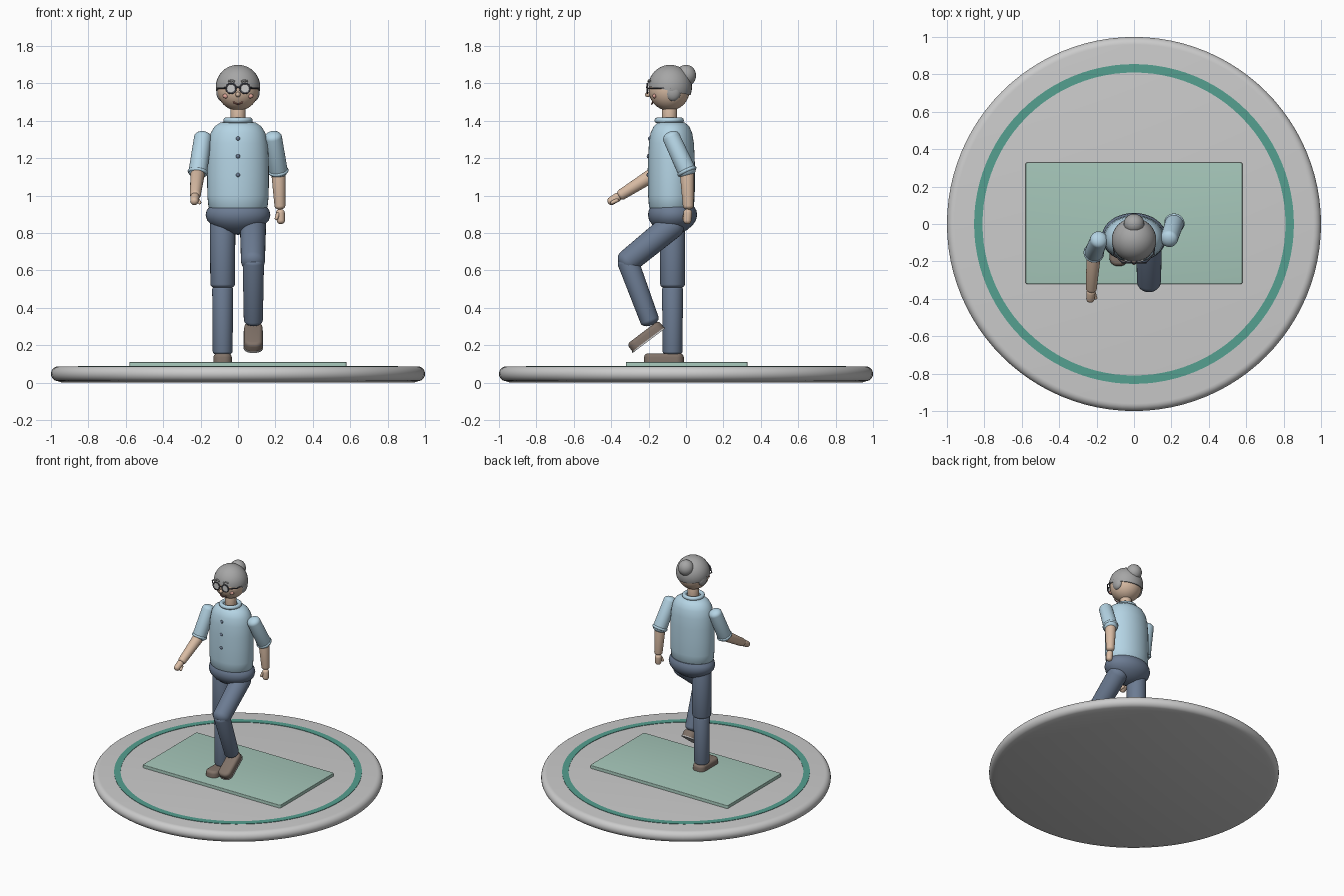
import bpy, bmesh, math
from mathutils import Vector, Matrix

if "Cube" in bpy.data.objects:
    bpy.data.objects.remove(bpy.data.objects["Cube"])

COL = dict(shirt=(.46, .66, .78), skin=(.69, .50, .37), trouser=(.15, .20, .29), hair=(.38, .38, .38),
           shoe=(.22, .17, .14), mat=(.38, .57, .49), ring=(.09, .35, .28), base=(.70, .69, .67),
           white=(.9, .9, .9), dark=(.08, .08, .1), blush=(.75, .38, .32), lip=(.30, .12, .10))
MATS = {}
for k, c in COL.items():
    MATS[k] = bpy.data.materials.new(k)
    MATS[k].diffuse_color = (*c, 1)


def finish(name, bm, mat, angle=40):
    bmesh.ops.remove_doubles(bm, verts=bm.verts, dist=1e-6)
    bmesh.ops.recalc_face_normals(bm, faces=bm.faces)
    me = bpy.data.meshes.new(name)
    bm.to_mesh(me)
    bm.free()
    ob = bpy.data.objects.new(name, me)
    bpy.context.collection.objects.link(ob)
    me.materials.append(MATS[mat])
    bpy.ops.object.select_all(action='DESELECT')
    ob.select_set(True)
    bpy.context.view_layer.objects.active = ob
    bpy.ops.object.shade_smooth_by_angle(angle=math.radians(angle))
    return ob


def lathe(name, prof, mat, loc=(0, 0, 0), sy=1, n=40, rot=None, closed=False):
    """Revolve (radius, height) points round z."""
    bm = bmesh.new()
    M = Matrix.Translation(loc) @ (rot.to_matrix().to_4x4() if rot else Matrix())
    rings = []
    for r, z in prof:
        rings.append([bm.verts.new(M @ Vector((r * math.cos(2 * math.pi * i / n),
                      sy * r * math.sin(2 * math.pi * i / n), z))) for i in range(n)])
    if closed:
        rings.append(rings[0])
    for a, b in zip(rings, rings[1:]):
        for i in range(n):
            j = (i + 1) % n
            bm.faces.new((a[i], a[j], b[j], b[i]))
    return finish(name, bm, mat)


def torus(name, loc, R, r, mat, sy=1, axis=(0, 0, 1), n=32):
    prof = [(R + r * math.cos(a * math.pi / 5), r * math.sin(a * math.pi / 5)) for a in range(10)]
    return lathe(name, prof, mat, loc, sy, n, Vector(axis).to_track_quat('Z', 'Y'), True)


def limb(name, p, q, r1, r2, mat, k=.6):
    """Tapered rod with rounded ends."""
    p, q = Vector(p), Vector(q)
    L = (q - p).length
    h = [a * math.pi / 12 for a in range(7)]
    prof = [(r1 * math.sin(a), -k * r1 * math.cos(a)) for a in h]
    prof += [(r2 * math.cos(a), L + k * r2 * math.sin(a)) for a in h]
    return lathe(name, prof, mat, p, 1, 28, (q - p).to_track_quat('Z', 'Y'))


def ball(name, loc, rad, mat, rot=0, cut=None):
    bm = bmesh.new()
    bmesh.ops.create_uvsphere(bm, u_segments=32, v_segments=20, radius=1)
    bm.transform(Matrix.Translation(loc) @ Matrix.Rotation(rot, 4, 'X') @ Matrix.Diagonal((*rad, 1)))
    if cut:  # keep the part above a plane
        bmesh.ops.bisect_plane(bm, geom=bm.verts[:] + bm.edges[:] + bm.faces[:],
                               plane_co=cut[0], plane_no=cut[1], clear_inner=True)
        bmesh.ops.holes_fill(bm, edges=[e for e in bm.edges if e.is_boundary], sides=0)
    return finish(name, bm, mat)


def slab(name, loc, size, corner, bevel, mat, rot=0, off=0):
    bm = bmesh.new()
    bmesh.ops.create_cube(bm, size=1)
    bm.transform(Matrix.Diagonal((*size, 1)))
    up = [e for e in bm.edges if abs(e.verts[0].co.z - e.verts[1].co.z) > 1e-4]
    bmesh.ops.bevel(bm, geom=up, offset=corner, segments=8, affect='EDGES', profile=.5)
    if bevel:
        top = max(v.co.z for v in bm.verts)
        rim = [e for e in bm.edges if all(v.co.z > top - 1e-5 for v in e.verts)]
        bmesh.ops.bevel(bm, geom=rim, offset=bevel, segments=4, affect='EDGES', profile=.5)
    bm.transform(Matrix.Translation(loc) @ Matrix.Rotation(rot, 4, 'X') @ Matrix.Translation((0, 0, off)))
    return finish(name, bm, mat)


def wire(name, pts, r, mat):
    cu = bpy.data.curves.new(name, 'CURVE')
    cu.dimensions = '3D'
    cu.bevel_depth = r
    cu.bevel_resolution = 2
    cu.use_fill_caps = True
    s = cu.splines.new('POLY')
    s.points.add(len(pts) - 1)
    for a, b in zip(s.points, pts):
        a.co = (*b, 1)
    cu.materials.append(MATS[mat])
    ob = bpy.data.objects.new(name, cu)
    bpy.context.collection.objects.link(ob)


# Round platform, painted ring and exercise mat
edge = [(.96 + .04 * math.cos(a), .047 + .04 * math.sin(a)) for a in [math.pi * (i / 12 - .5) for i in range(13)]]
lathe('platform', [(0, .003), (.94, .0)] + edge + [(0, .087)], 'base', n=96)
lathe('platform_ring', [(.81, .08), (.855, .08), (.855, .09), (.81, .09)], 'ring', n=96, closed=True)
slab('exercise_mat', (0, .004, .0975), (1.16, .65, .025), .012, .004, 'mat')

# Torso, collar, buttons and hips
lathe('shirt', [(0, .925), (.145, .925), (.158, .94), (.164, 1.0), (.165, 1.1), (.164, 1.2), (.158, 1.28),
                (.146, 1.335), (.125, 1.37), (.095, 1.39), (.05, 1.398), (0, 1.4)], 'shirt', (0, -.078, 0), .76)
torus('collar', (0, -.09, 1.402), .064, .015, 'shirt')
for i, (z, y) in enumerate([(1.305, -.195), (1.21, -.202), (1.11, -.203)]):
    ball(f'button_{i}', (0, y, z), (.011, .008, .011), 'trouser')
lathe('hips', [(0, .79), (.05, .795), (.10, .815), (.14, .84), (.165, .868), (.173, .895), (.168, .92),
               (.155, .938), (0, .94)], 'trouser', (0, -.072, 0), .76)

# Standing leg
limb('standing_thigh', (-.082, -.072, .85), (-.082, -.072, .525), .068, .066, 'trouser', .4)
limb('standing_shin', (-.082, -.072, .50), (-.082, -.072, .165), .056, .053, 'trouser', .4)
# Raised leg
limb('raised_thigh', (.08, -.075, .84), (.08, -.308, .65), .070, .064, 'trouser', .8)
limb('raised_shin', (.082, -.31, .645), (.082, -.195, .335), .057, .051, 'trouser', .6)
# Shoes with pale soles
for side, loc, rot in (('standing', (-.082, -.118, .132), 0), ('raised', (.082, -.217, .25), math.radians(37))):
    slab(side + '_shoe', loc, (.098, .212, .048), .04, .02, 'shoe', rot)
    slab(side + '_sole', loc, (.104, .218, .008), .042, 0, 'white', rot, -.028)

# Arms: shoulder, elbow, wrist, hand centre, thumb base and thumb tip
ARMS = {
    'right': ((-.188, -.085, 1.31), (-.215, -.155, 1.125), (-.228, -.345, 1.005), (-.232, -.385, .98),
              (-.215, -.37, .975), (-.205, -.395, .962)),
    'left': ((.188, -.078, 1.31), (.216, .005, 1.13), (.224, .012, .945), (.228, .008, .885),
             (.213, -.005, .90), (.205, -.012, .878))}
for side, (s, e, w, h, t0, t1) in ARMS.items():
    S, E, W, H = map(Vector, (s, e, w, h))
    limb(side + '_sleeve', S, E, .047, .050, 'shirt', .7)
    torus(side + '_cuff', E, .045, .010, 'shirt', axis=E - S)
    limb(side + '_forearm', E, W, .039, .029, 'skin', .7)
    d = (H - W).normalized()
    limb(side + '_hand', H - d * .022, H + d * .018, .024, .022, 'skin', .9)
    limb(side + '_thumb', t0, t1, .011, .009, 'skin', 1)

# Head and hair
limb('neck', (0, -.088, 1.37), (0, -.088, 1.48), .04, .04, 'skin', .3)
ball('head', (0, -.09, 1.566), (.110, .110, .112), 'skin')
ball('hair_cap', (0, -.085, 1.58), (.119, .117, .119), 'hair', cut=((0, -.085, 1.56), (0, .21, 1)))
ball('hair_bun', (0, .0, 1.642), (.055, .054, .057), 'hair')
for side, s in (('right', -1), ('left', 1)):
    ball(side + '_side_hair', (s * .088, -.07, 1.555), (.028, .043, .05), 'hair')
    # Spectacles, brow and cheek
    torus(side + '_spectacle_rim', (s * .037, -.207, 1.573), .026, .0045, 'dark', axis=(0, -1, 0))
    lathe(side + '_lens', [(0, -.002), (.025, -.002), (.025, .002), (0, .002)], 'white',
          (s * .037, -.207, 1.573), rot=Vector((0, -1, 0)).to_track_quat('Z', 'Y'))
    wire(side + '_spectacle_arm', [(s * .063, -.206, 1.575), (s * .105, -.16, 1.575), (s * .115, -.08, 1.575)],
         .004, 'dark')
    wire(side + '_brow', [(s * .018, -.201, 1.609), (s * .035, -.199, 1.617), (s * .052, -.192, 1.611)], .005, 'hair')
    ball(side + '_cheek', (s * .066, -.169, 1.532), (.016, .010, .012), 'blush')
wire('spectacle_bridge', [(-.011, -.209, 1.576), (0, -.211, 1.581), (.011, -.209, 1.576)], .004, 'dark')
ball('nose', (0, -.203, 1.54), (.013, .016, .014), 'skin')
wire('smile', [(.028 * math.sin(a), -.183 + .004 * abs(a), 1.513 - .024 * math.cos(a))
               for a in [i * .22 for i in range(-5, 6)]], .004, 'lip')

for m in bpy.data.materials:
    if m.users and not m.is_grease_pencil:
        m.use_nodes = True
        m.node_tree.nodes["Principled BSDF"].inputs["Base Color"].default_value = m.diffuse_color
